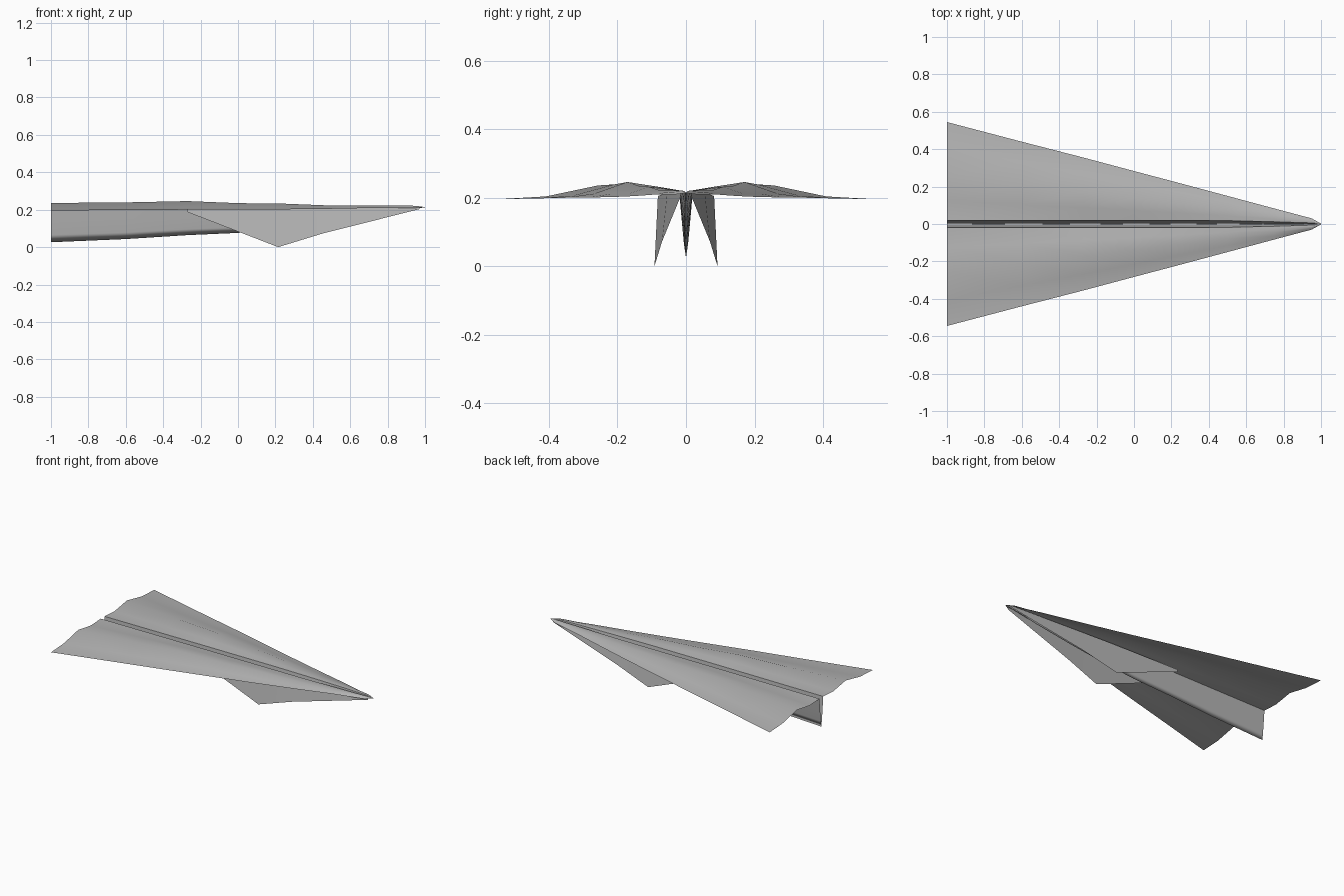
import bpy, bmesh

if "Cube" in bpy.data.objects:
    bpy.data.objects.remove(bpy.data.objects["Cube"])

# Mid-grey paper
paper = bpy.data.materials.new("paper")
paper.diffuse_color = (0.46, 0.46, 0.46, 1)
paper.use_nodes = True
paper.node_tree.nodes["Principled BSDF"].inputs["Base Color"].default_value = paper.diffuse_color


def sheet(name, rows):
    """Skin a paper sheet over rows of points and mirror it across y = 0."""
    bm = bmesh.new()
    grid = [[bm.verts.new(p) for p in row] for row in rows]
    for a, b in zip(grid, grid[1:]):
        for i in range(len(a) - 1):
            bm.faces.new((a[i], b[i], b[i + 1], a[i + 1]))
    bmesh.ops.remove_doubles(bm, verts=bm.verts, dist=0.0005)
    bmesh.ops.recalc_face_normals(bm, faces=bm.faces)
    mesh = bpy.data.meshes.new(name)
    bm.to_mesh(mesh)
    bm.free()
    mesh.materials.append(paper)
    ob = bpy.data.objects.new(name, mesh)
    bpy.context.collection.objects.link(ob)
    mod = ob.modifiers.new("mirror", 'MIRROR')
    mod.use_axis = (False, True, False)
    mod.merge_threshold = 0.0005
    bpy.ops.object.select_all(action='DESELECT')
    ob.select_set(True)
    bpy.context.view_layer.objects.active = ob
    bpy.ops.object.shade_smooth_by_angle(angle=0.5)
    return ob


# Shared stations: x, crease y, wing edge y, keel bottom z
stations = [
    (-1.00, .020, .545, .026),
    (-0.60, .020, .440, .043),
    (-0.27, .020, .355, .064),
    (0.00, .020, .283, .076),
    (0.25, .020, .217, .100),
    (0.50, .018, .150, .132),
    (0.75, .012, .083, .170),
    (0.95, .006, .030, .205),
    (1.00, .000, .002, .213),
]

# Wings: wavy cross-section between crease and outer edge
fractions = (0, .2, .45, .74, 1)
wing_z = [
    (.220, .214, .236, .204, .196),
    (.221, .224, .239, .206, .198),
    (.222, .233, .246, .212, .200),
    (.222, .229, .235, .212, .201),
    (.222, .226, .232, .212, .202),
    (.221, .222, .222, .212, .205),
    (.221, .222, .221, .215, .210),
    (.220, .221, .221, .218, .210),
    (.214, .214, .214, .214, .214),
]
sheet("wings", [[(x, c + (e - c) * f, z) for f, z in zip(fractions, zs)]
                for (x, c, e, k), zs in zip(stations, wing_z)])

# Keel: narrow V hanging below the creases, open at the tail
sheet("keel", [[(x, c * w, k + (zs[0] - k) * h)
                for w, h in ((1, 1), (.66, .6), (.3, .2), (0, 0))]
               for (x, c, e, k), zs in zip(stations, wing_z)])

# Folded flaps: slanted fins under the front half
flap_top = [(-.27, .082, .205), (.215, .055, .215), (.45, .042, .216), (.97, .014, .216)]
flap_bottom = [(-.27, .082, .187), (.215, .092, .000), (.45, .070, .072), (.97, .016, .203)]
sheet("flaps", [[t, b] for t, b in zip(flap_top, flap_bottom)])
